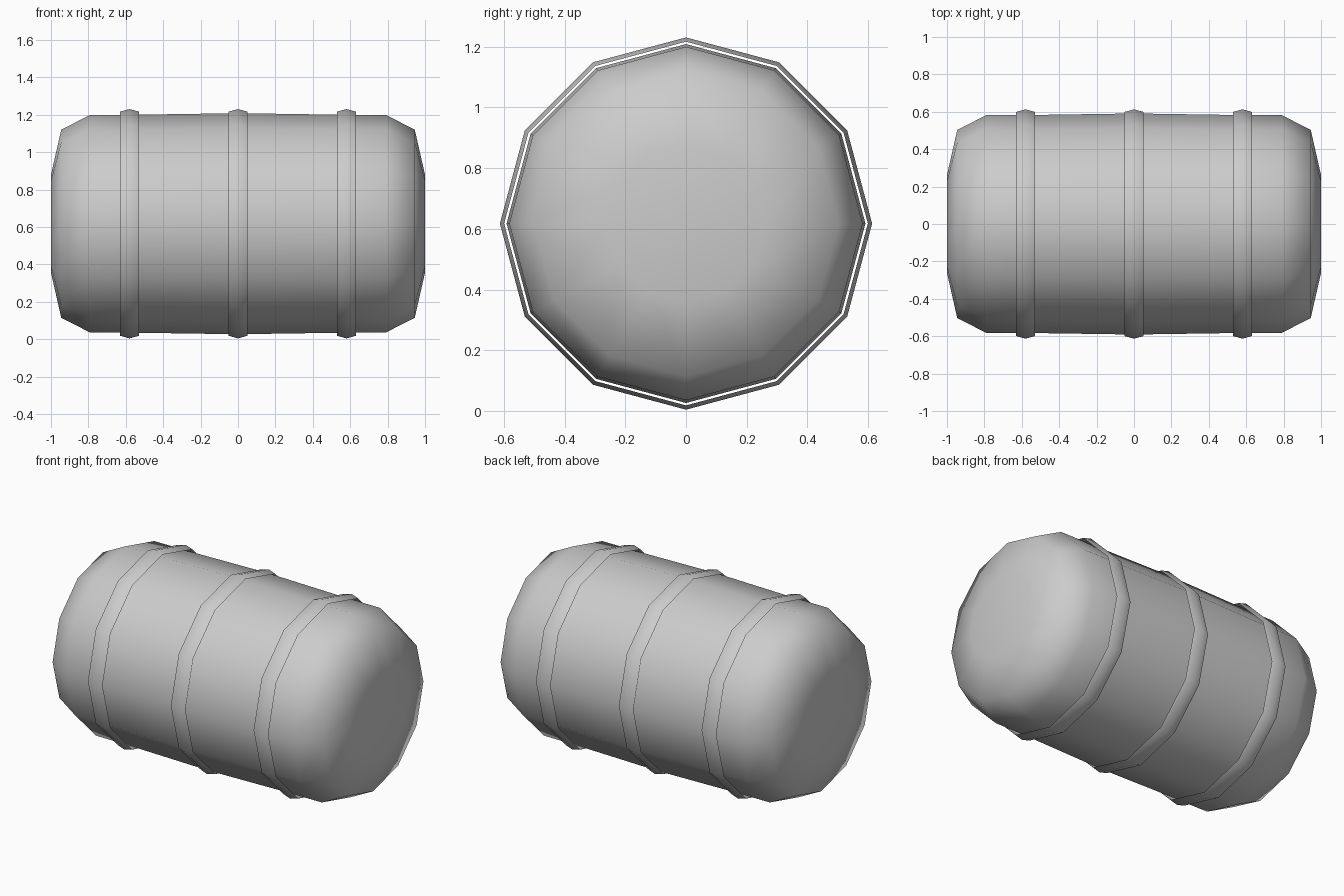
import bpy, bmesh
from math import sin, cos, pi, radians

if "Cube" in bpy.data.objects:
    bpy.data.objects.remove(bpy.data.objects["Cube"])

SIDES = 12
AXIS_Z = 0.6175


def lathe(name, profile, capped=False, angle=40):
    """Revolve (x, radius) points around the horizontal x axis."""
    bm = bmesh.new()
    rings = [[bm.verts.new((x, r * sin(2 * pi * i / SIDES),
                            AXIS_Z + r * cos(2 * pi * i / SIDES)))
              for i in range(SIDES)] for x, r in profile]
    for a, b in zip(rings, rings[1:]):
        for i in range(SIDES):
            j = (i + 1) % SIDES
            bm.faces.new((a[i], b[i], b[j], a[j]))
    if capped:
        bm.faces.new(rings[0])
        bm.faces.new(rings[-1][::-1])
        bmesh.ops.recalc_face_normals(bm, faces=bm.faces)
    else:
        # open strip: point the faces away from the axis
        bm.normal_update()
        f = bm.faces[:][0]
        c = f.calc_center_median()
        if f.normal.y * c.y + f.normal.z * (c.z - AXIS_Z) < 0:
            bmesh.ops.reverse_faces(bm, faces=bm.faces[:])
    mesh = bpy.data.meshes.new(name)
    bm.to_mesh(mesh)
    bm.free()
    ob = bpy.data.objects.new(name, mesh)
    bpy.context.collection.objects.link(ob)
    bpy.ops.object.select_all(action='DESELECT')
    ob.select_set(True)
    bpy.context.view_layer.objects.active = ob
    bpy.ops.object.shade_smooth_by_angle(angle=radians(angle))
    return ob


# Barrel body: mirrored half profile with rounded ends and slight bulge
half = [(1.0, 0.262), (0.945, 0.503), (0.79, 0.582), (0.53, 0.583)]
body = [(-x, r) for x, r in half] + [(0, 0.591)] + half[::-1]
lathe("barrel_body", body, capped=True, angle=65)

# Three ridged hoops floating just outside the body
for label, x in (("left", -0.58), ("middle", 0.0), ("right", 0.58)):
    lathe("hoop_" + label,
          [(x - 0.051, 0.599), (x, 0.613), (x + 0.051, 0.599)], angle=65)
